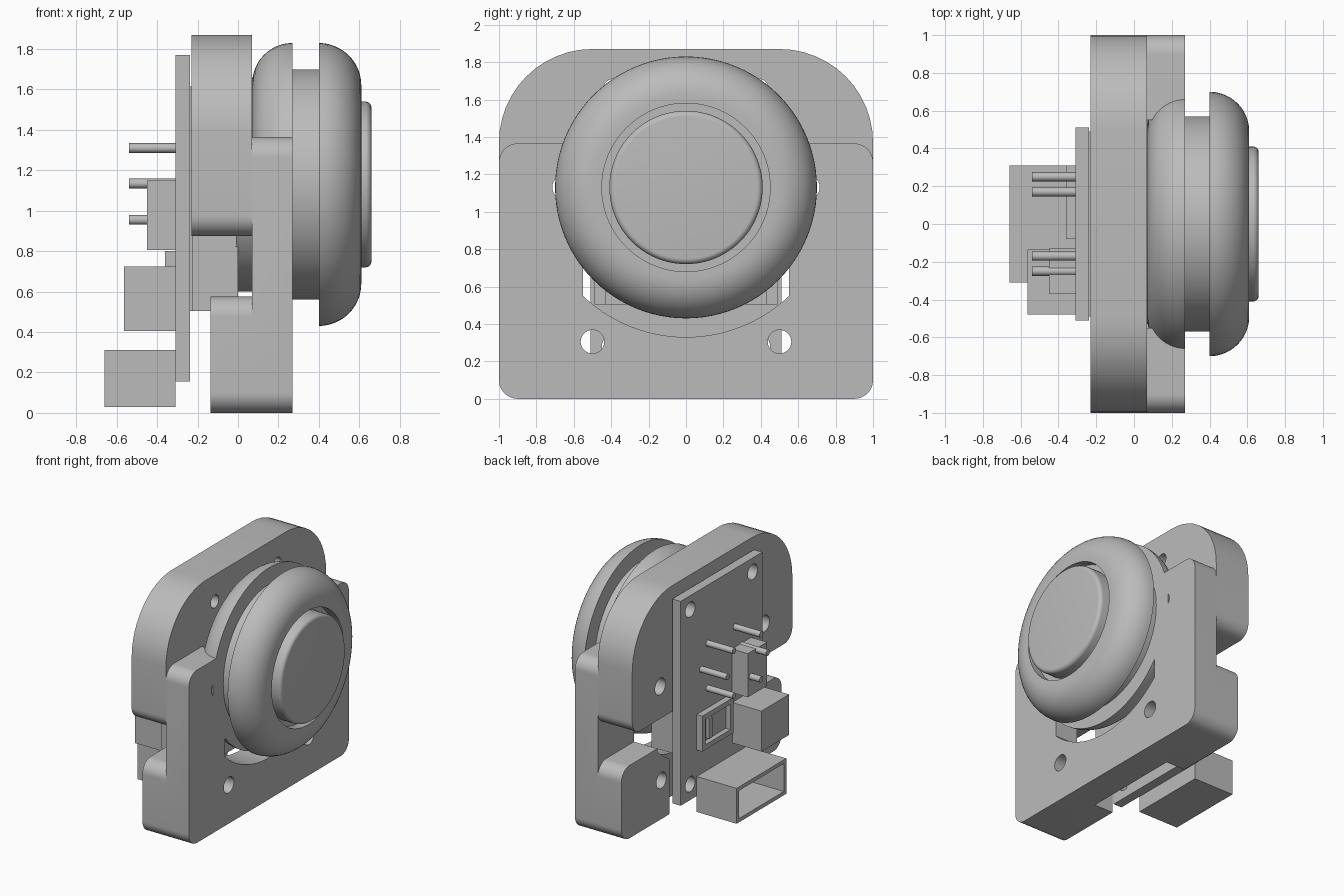
import bpy, bmesh, math
from mathutils import Matrix

cube = bpy.data.objects.get("Cube")
if cube:
    bpy.data.objects.remove(cube, do_unlink=True)

grey = bpy.data.materials.new("plain_grey")
grey.use_nodes = True
COLOR = (0.5, 0.5, 0.5, 1)
grey.diffuse_color = COLOR
grey.node_tree.nodes["Principled BSDF"].inputs["Base Color"].default_value = COLOR

AXIS_Z = 1.13   # height of the round button axis


def finish(name, bm):
    bmesh.ops.recalc_face_normals(bm, faces=bm.faces)
    mesh = bpy.data.meshes.new(name)
    bm.to_mesh(mesh)
    bm.free()
    mesh.materials.append(grey)
    ob = bpy.data.objects.new(name, mesh)
    bpy.context.collection.objects.link(ob)
    return ob


def box(name, x, y, z):
    bm = bmesh.new()
    bmesh.ops.create_cube(bm, size=1)
    for v in bm.verts:
        v.co = [r[0] + (c + 0.5) * (r[1] - r[0]) for c, r in zip(v.co, (x, y, z))]
    return finish(name, bm)


def rod(name, x, y, z, r, sides=32):
    bm = bmesh.new()
    mat = Matrix.Translation(((x[0] + x[1]) / 2, y, z)) @ Matrix.Rotation(math.pi / 2, 4, 'Y')
    bmesh.ops.create_cone(bm, cap_ends=True, segments=sides, radius1=r, radius2=r,
                          depth=x[1] - x[0], matrix=mat)
    return finish(name, bm)


def slab(name, x, y, z, r_top, r_bottom):
    """Plate across x with rounded corners in the y-z plane."""
    bm = bmesh.new()
    corners = ((1, 1, r_top), (-1, 1, r_top), (-1, -1, r_bottom), (1, -1, r_bottom))
    loop = []
    for i, (sy, sz, r) in enumerate(corners):
        cy = (y[1] if sy > 0 else y[0]) - sy * r
        cz = (z[1] if sz > 0 else z[0]) - sz * r
        for k in range(13):
            a = math.pi / 2 * (i + k / 12)
            loop.append(bm.verts.new((x[0], cy + r * math.cos(a), cz + r * math.sin(a))))
    face = bm.faces.new(loop)
    ext = bmesh.ops.extrude_face_region(bm, geom=[face])
    for v in ext["geom"]:
        if isinstance(v, bmesh.types.BMVert):
            v.co.x = x[1]
    return finish(name, bm)


def combine(ob, other, mode):
    mod = ob.modifiers.new("bool", 'BOOLEAN')
    mod.operation, mod.solver, mod.object = mode, 'EXACT', other
    bpy.context.view_layer.objects.active = ob
    bpy.ops.object.modifier_apply(modifier=mod.name)
    bpy.data.objects.remove(other, do_unlink=True)


def drill(ob, x, y, z, r):
    for side in (-1, 1):
        combine(ob, rod("drill", x, side * y, z, r), 'DIFFERENCE')


def smooth(ob, angle=30):
    bpy.ops.object.select_all(action='DESELECT')
    ob.select_set(True)
    bpy.context.view_layer.objects.active = ob
    bpy.ops.object.shade_smooth_by_angle(angle=math.radians(angle))


def lathe(name, profile, steps=96):
    """Spin (x, radius) points around the button axis."""
    bm = bmesh.new()
    verts = [bm.verts.new((x, 0, AXIS_Z + r)) for x, r in profile]
    edges = [bm.edges.new(p) for p in zip(verts, verts[1:])]
    bmesh.ops.spin(bm, geom=verts + edges, cent=(0, 0, AXIS_Z), axis=(1, 0, 0),
                   angle=2 * math.pi, steps=steps)
    bmesh.ops.remove_doubles(bm, verts=bm.verts, dist=0.0005)
    ob = finish(name, bm)
    smooth(ob)
    return ob


def arc(x, r, dx, dr, a0, a1, n=12):
    return [(x + dx * math.cos(math.radians(a0 + (a1 - a0) * k / n)),
             r + dr * math.sin(math.radians(a0 + (a1 - a0) * k / n))) for k in range(n + 1)]


THROUGH = (-0.5, 0.5)

# Rear upper plate
upper = slab("upper_plate", (-0.23, 0.07), (-1, 1), (0.875, 1.87), 0.5, 0.1)
drill(upper, THROUGH, 0.65, AXIS_Z, 0.065)
drill(upper, THROUGH, 0.39, 1.66, 0.05)
smooth(upper)

# Front lower plate with its thick foot
lower = slab("lower_plate", (0.07, 0.27), (-1, 1), (0, 1.365), 0.1, 0.1)
combine(lower, slab("foot", (-0.135, 0.2), (-1, 1), (0, 0.575), 0.1, 0.1), 'UNION')
opening = rod("opening", THROUGH, 0, AXIS_Z, 0.8, 96)
combine(opening, box("clip", (-1, 1), (-0.55, 0.55), (0, 2)), 'INTERSECT')
combine(lower, opening, 'DIFFERENCE')
combine(lower, box("notch", (-0.3, 0.03), (-0.4, 0.4), (-0.1, 0.6)), 'DIFFERENCE')
drill(lower, THROUGH, 0.65, AXIS_Z, 0.065)
drill(lower, THROUGH, 0.5, 0.305, 0.063)
smooth(lower)

# Round button: rear ring, groove, front ring and recess
lathe("button_ring",
      [(0.07, 0)] + arc(0.27, 0.5, 0.2, 0.2, 180, 90)
      + [(0.27, 0.57), (0.4, 0.57)] + arc(0.4, 0.49, 0.21, 0.21, 90, 0)
      + [(0.61, 0.45), (0.54, 0.45), (0.54, 0)])
lathe("button_cap",
      [(0.53, 0), (0.53, 0.41)] + arc(0.63, 0.38, 0.03, 0.03, 90, 0, 6) + [(0.66, 0)])
smooth(rod("button_base", (-0.01, 0.08), 0, AXIS_Z, 0.53, 96))

# Sensor body between board and plate
box("sensor_body", (-0.236, 0), (-0.43, 0.43), (0.505, 1.6))
box("sensor_flange", (-0.24, -0.225), (-0.49, 0.49), (0.505, 1.615))

# Circuit board
board = box("circuit_board", (-0.31, -0.237), (-0.51, 0.51), (0.155, 1.77))
for hole_z in (0.28, 1.66):
    drill(board, THROUGH, 0.39, hole_z, 0.06)
smooth(board)

# Connectors on the rear of the board
port = box("cable_port", (-0.66, -0.31), (-0.31, 0.31), (0.03, 0.31))
combine(port, box("port_hollow", (-0.8, -0.36), (-0.28, 0.28), (0.06, 0.28)), 'DIFFERENCE')
box("large_block", (-0.565, -0.31), (-0.48, -0.135), (0.405, 0.725))
box("small_block", (-0.45, -0.31), (-0.37, -0.13), (0.805, 1.15))
socket = box("flat_socket", (-0.36, -0.31), (-0.08, 0.31), (0.52, 0.8))
combine(socket, box("socket_hollow", (-0.5, -0.32), (-0.04, 0.27), (0.56, 0.76)), 'DIFFERENCE')
box("socket_tongue", (-0.35, -0.31), (0.17, 0.21), (0.58, 0.74))

# Solder pins
for side in (-1, 1):
    for pin_y, pin_z in ((0.17, 1.31), (0.25, 1.135), (0.17, 0.955)):
        smooth(rod("pin", (-0.54, -0.3), side * pin_y, pin_z, 0.024, 16))
